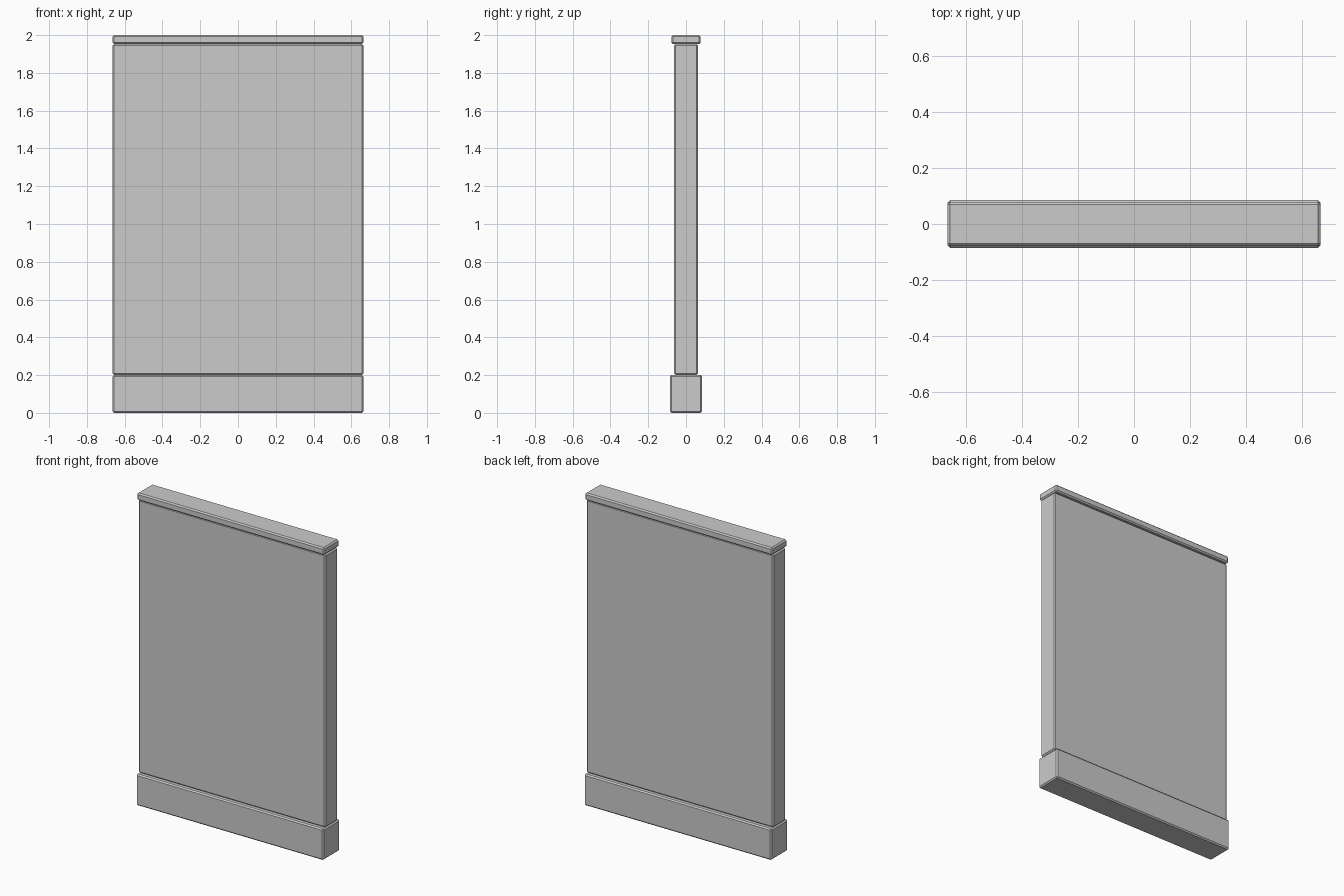
import bpy
import bmesh

if "Cube" in bpy.data.objects:
    bpy.data.objects.remove(bpy.data.objects["Cube"])

grey = bpy.data.materials.new("plain_grey")
grey.diffuse_color = (0.6, 0.6, 0.6, 1.0)
grey.use_nodes = True
grey.node_tree.nodes["Principled BSDF"].inputs["Base Color"].default_value = grey.diffuse_color

WIDTH = 1.328


def slab(name, depth, z0, z1, bevel=0.008):
    """Full-width box with a narrow chamfer on every edge."""
    mesh = bpy.data.meshes.new(name)
    bm = bmesh.new()
    bmesh.ops.create_cube(bm, size=1)
    for v in bm.verts:
        v.co.x *= WIDTH
        v.co.y *= depth
        v.co.z = z0 if v.co.z < 0 else z1
    bmesh.ops.bevel(bm, geom=bm.edges[:], offset=bevel, segments=1,
                    affect='EDGES', clamp_overlap=True)
    bm.to_mesh(mesh)
    bm.free()
    mesh.materials.append(grey)
    obj = bpy.data.objects.new(name, mesh)
    bpy.context.collection.objects.link(obj)
    return obj


# Thick plinth, thin wall panel, overhanging cap
slab("base_plinth", 0.17, 0.0, 0.201)
slab("wall_panel", 0.127, 0.201, 1.953)
slab("top_cap", 0.154, 1.953, 2.0)
